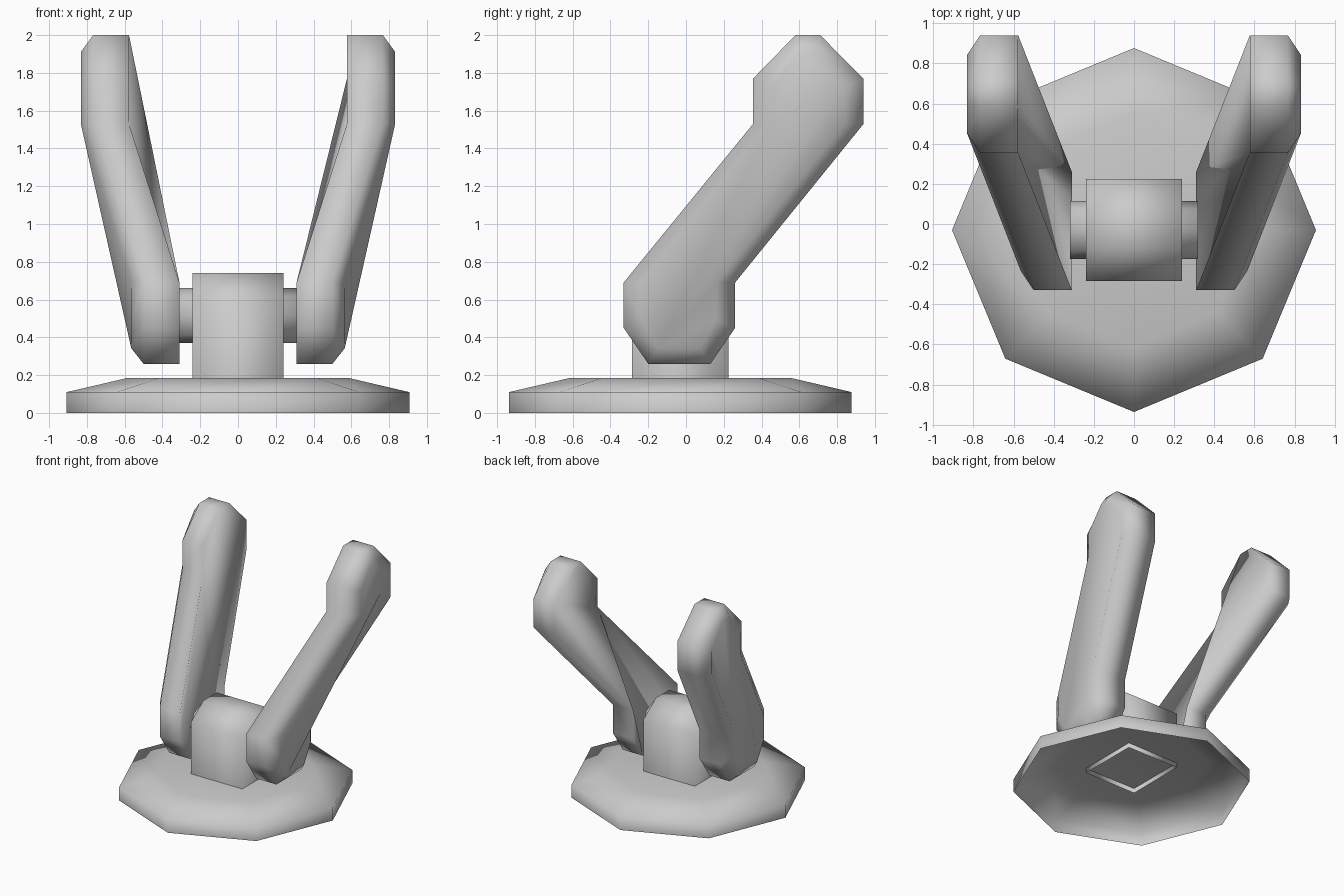
import bpy, bmesh
from math import sin, cos, pi

if "Cube" in bpy.data.objects:
    bpy.data.objects.remove(bpy.data.objects["Cube"])

CY = -0.03  # shared centre of base, block and axle


def loft(name, rings, caps):
    """Join equal-sized point rings with quads; caps = (close first, close last)."""
    bm = bmesh.new()
    loops = [[bm.verts.new(p) for p in r] for r in rings]
    for a, b in zip(loops, loops[1:]):
        n = len(a)
        for i in range(n):
            j = (i + 1) % n
            bm.faces.new((a[i], a[j], b[j], b[i]))
    if caps[0]:
        bm.faces.new(loops[0][::-1])
    if caps[1]:
        bm.faces.new(loops[-1])
    bmesh.ops.recalc_face_normals(bm, faces=bm.faces)
    me = bpy.data.meshes.new(name)
    bm.to_mesh(me)
    bm.free()
    me.shade_smooth()
    ob = bpy.data.objects.new(name, me)
    bpy.context.collection.objects.link(ob)
    return ob


# Octagonal base plate, hollow underneath
def octagon(r, z):
    return [(r * cos(k * pi / 4), CY + r * sin(k * pi / 4), z) for k in range(8)]


loft("base_plate", [octagon(0.907, 0), octagon(0.907, 0.11), octagon(0.585, 0.185)],
     (False, True))

# Hinge block with an arched top; its open bottom pokes through the plate
arch = [(-0.255, 0.145), (-0.255, 0.62), (-0.09, 0.74),
        (0.09, 0.74), (0.255, 0.62), (0.255, 0.145)]
block = loft("hinge_block", [[(x, CY + y, z) for y, z in arch] for x in (-0.24, 0.24)],
             (True, True))
bm = bmesh.new()
bm.from_mesh(block.data)
bottom = [f for f in bm.faces if all(v.co.z < 0.15 for v in f.verts)]
bmesh.ops.delete(bm, geom=bottom, context='FACES')
bm.to_mesh(block.data)
bm.free()

# Axle through the block
loft("axle", [[(x, CY + 0.145 * cos(k * pi / 4), 0.515 + 0.145 * sin(k * pi / 4))
               for k in range(8)] for x in (-0.32, 0.32)], (True, True))

# Arms: side outline, flat inside, chamfered outside, leaning outwards
outline = [(-0.33, 0.45), (-0.20, 0.26), (0.13, 0.26), (0.26, 0.45), (0.26, 0.69),
           (0.94, 1.53), (0.94, 1.77), (0.71, 2.0), (0.58, 2.0), (0.355, 1.77),
           (0.355, 1.53), (-0.33, 0.69)]


def arm_ring(dx, sy, sz):
    pts = []
    for y, z in outline:
        x0, yc, zb = (0.31, -0.035, 0.69) if z < 1 else (0.577, 0.648, 1.53)
        pts.append((x0 + dx, yc + (y - yc) * sy, zb + (z - zb) * sz))
    return pts


arm = loft("arms", [arm_ring(0, 1, 1), arm_ring(0.19, 1, 1), arm_ring(0.255, 0.67, 0.81)],
           (True, True))
arm.modifiers.new("Mirror", 'MIRROR')
